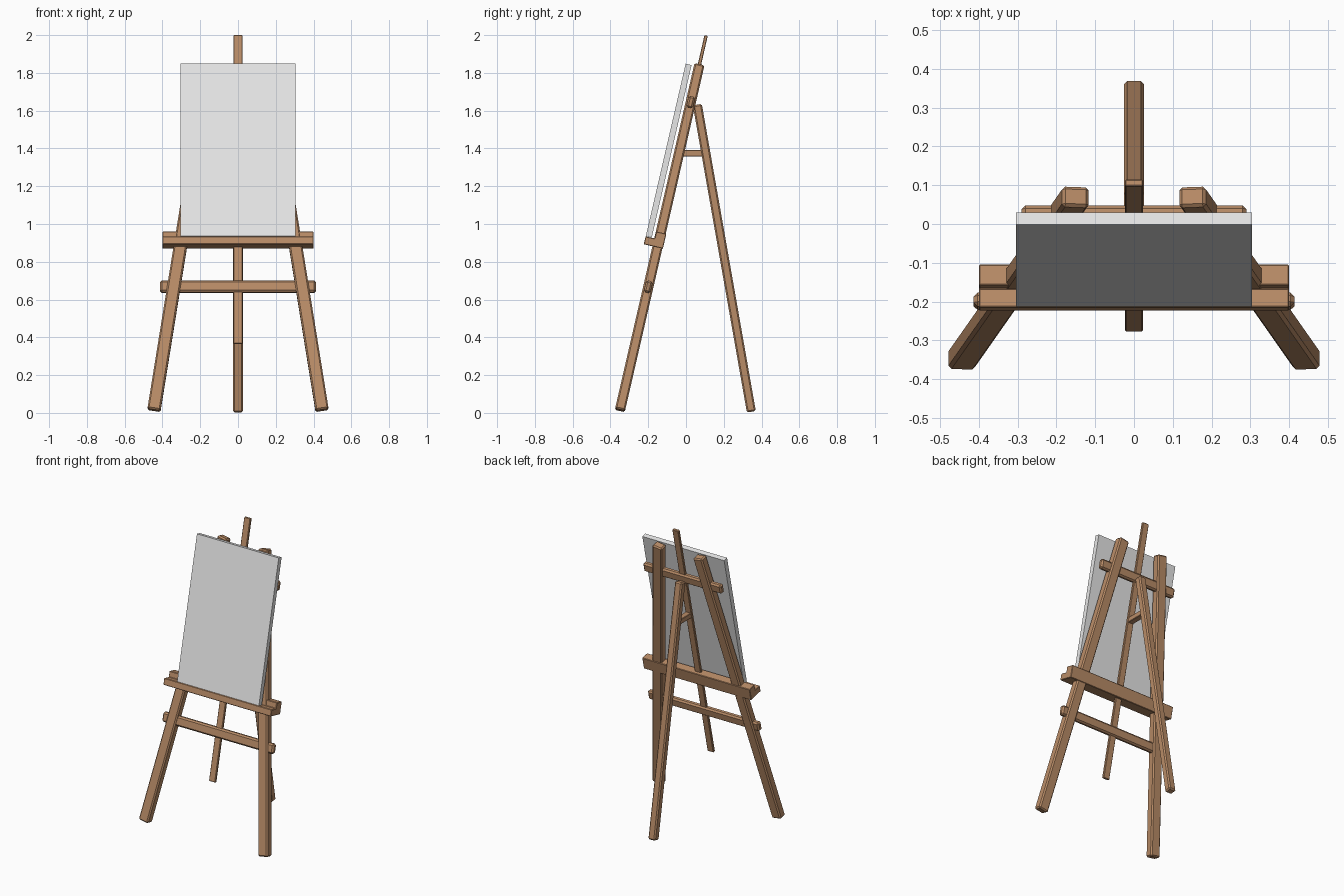
import bpy, bmesh
from mathutils import Vector, Matrix

if "Cube" in bpy.data.objects:
    bpy.data.objects.remove(bpy.data.objects["Cube"])


def material(name, rgb):
    m = bpy.data.materials.new(name)
    m.diffuse_color = (*rgb, 1)
    m.use_nodes = True
    m.node_tree.nodes["Principled BSDF"].inputs["Base Color"].default_value = m.diffuse_color
    return m


WOOD = material("warm wood", (0.485, 0.262, 0.136))
CANVAS = material("canvas white", (0.8, 0.8, 0.8))

SLOPE = 0.23                                  # backward lean of the easel frame
UP = Vector((0, SLOPE, 1)).normalized()       # up along the frame
BACK = Vector((0, 1, -SLOPE)).normalized()    # frame normal, to the rear


def frame_y(z):
    """y of the frame's centre plane at height z"""
    return -0.35 + (z - 0.013) * SLOPE


def finish(bm, name, mat, chamfer):
    if chamfer:
        bmesh.ops.bevel(bm, geom=bm.edges[:], offset=chamfer, segments=1,
                        affect='EDGES', clamp_overlap=True)
    bmesh.ops.recalc_face_normals(bm, faces=bm.faces[:])
    me = bpy.data.meshes.new(name)
    bm.to_mesh(me)
    bm.free()
    me.materials.append(mat)
    ob = bpy.data.objects.new(name, me)
    bpy.context.collection.objects.link(ob)
    return ob


def beam(name, p, q, width, thick, normal=BACK, chamfer=0.008, mat=WOOD):
    """Chamfered bar from p to q; thickness is measured along normal."""
    p, q = Vector(p), Vector(q)
    d = (q - p).normalized()
    side = normal.cross(d).normalized()
    n = d.cross(side)
    rot = Matrix((side, n, d)).transposed().to_4x4()
    bm = bmesh.new()
    bmesh.ops.create_cube(bm, size=1, matrix=Matrix.Translation((p + q) / 2) @ rot
                          @ Matrix.Diagonal((width, thick, (q - p).length, 1)))
    return finish(bm, name, mat, chamfer)


# Splayed front legs
for s, label in ((-1, "left"), (1, "right")):
    beam(f"front_leg_{label}", (s * 0.445, frame_y(0.014), 0.014),
         (s * 0.15, frame_y(1.842), 1.842), 0.07, 0.054)

# Rear leg
a, b = Vector((0, 0.346, 0.006)), Vector((0, 0.06, 1.632))
beam("rear_leg", a, b, 0.052, 0.048, normal=(b - a).cross(Vector((1, 0, 0))))

# Sliding centre mast
beam("centre_mast", (0, frame_y(0.366), 0.366), (0, frame_y(1.998), 1.998),
     0.046, 0.018, chamfer=0.003)

# Cross bars
for name, z, half in (("lower_cross_bar", 0.668, 0.413), ("upper_cross_bar", 1.645, 0.29)):
    y = frame_y(z)
    beam(name, (-half, y, z), (half, y, z), 0.064, 0.036, chamfer=0.01)

# Spacer between mast and rear leg
beam("spacer_block", (0, -0.035, 1.374), (0, 0.095, 1.374), 0.04, 0.034,
     normal=Vector((0, 0, 1)), chamfer=0.003)

# Stepped tray: L-shaped profile in the tilted frame, extruded along x
origin = Vector((0, frame_y(0.915), 0.915))
profile = [(0.030, -0.040), (0.030, 0.041), (-0.025, 0.041),
           (-0.025, 0.003), (-0.074, 0.003), (-0.074, -0.040)]
bm = bmesh.new()
verts = [bm.verts.new(origin + BACK * v + UP * u + Vector((-0.4, 0, 0))) for v, u in profile]
face = bm.faces.new(verts)
ext = bmesh.ops.extrude_face_region(bm, geom=[face])
bmesh.ops.translate(bm, vec=(0.8, 0, 0),
                    verts=[g for g in ext["geom"] if isinstance(g, bmesh.types.BMVert)])
finish(bm, "canvas_tray", WOOD, 0.003)

# Canvas panel resting on the tray
beam("canvas_panel", (0, -0.197, 0.932), (0, 0.0138, 1.845), 0.608, 0.032,
     chamfer=0, mat=CANVAS)
